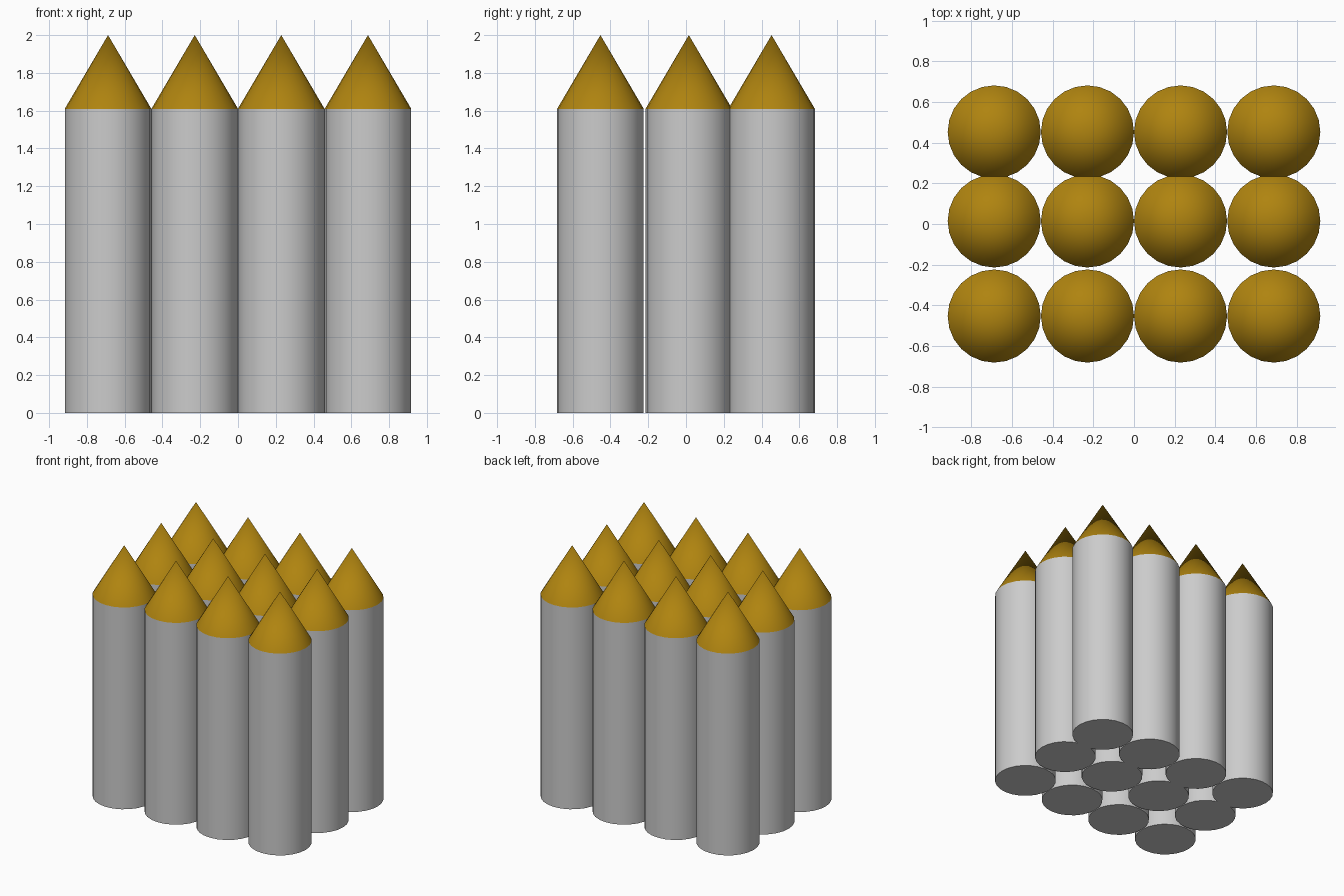
import bpy
import math

if "Cube" in bpy.data.objects:
    bpy.data.objects.remove(bpy.data.objects["Cube"])

SIDES = 24
R = 0.229
SHOULDER, TOP = 1.61, 2.0
XS = [-0.688, -0.229, 0.229, 0.688]
YS = [-0.453, 0.015, 0.453]

gold = bpy.data.materials.new("gold")
gold.diffuse_color = (0.43, 0.23, 0.005, 1)
gold.use_nodes = True
gold.node_tree.nodes["Principled BSDF"].inputs["Base Color"].default_value = gold.diffuse_color


def finish(name):
    ob = bpy.context.object
    ob.name = name
    bpy.ops.object.shade_smooth_by_angle(angle=math.radians(40))
    return ob


def pointed_rod(x, y, tag):
    # Grey cylindrical shaft standing on the ground
    bpy.ops.mesh.primitive_cylinder_add(
        vertices=SIDES, radius=R, depth=SHOULDER, location=(x, y, SHOULDER / 2))
    finish("shaft_" + tag)
    # Gold conical tip, open where it sits on the shaft
    bpy.ops.mesh.primitive_cone_add(
        vertices=SIDES, radius1=R, radius2=0, depth=TOP - SHOULDER,
        end_fill_type='NOTHING', location=(x, y, (SHOULDER + TOP) / 2))
    finish("tip_" + tag).data.materials.append(gold)


# Four columns by three rows
for j, y in enumerate(YS):
    for i, x in enumerate(XS):
        pointed_rod(x, y, f"row{j + 1}_col{i + 1}")
